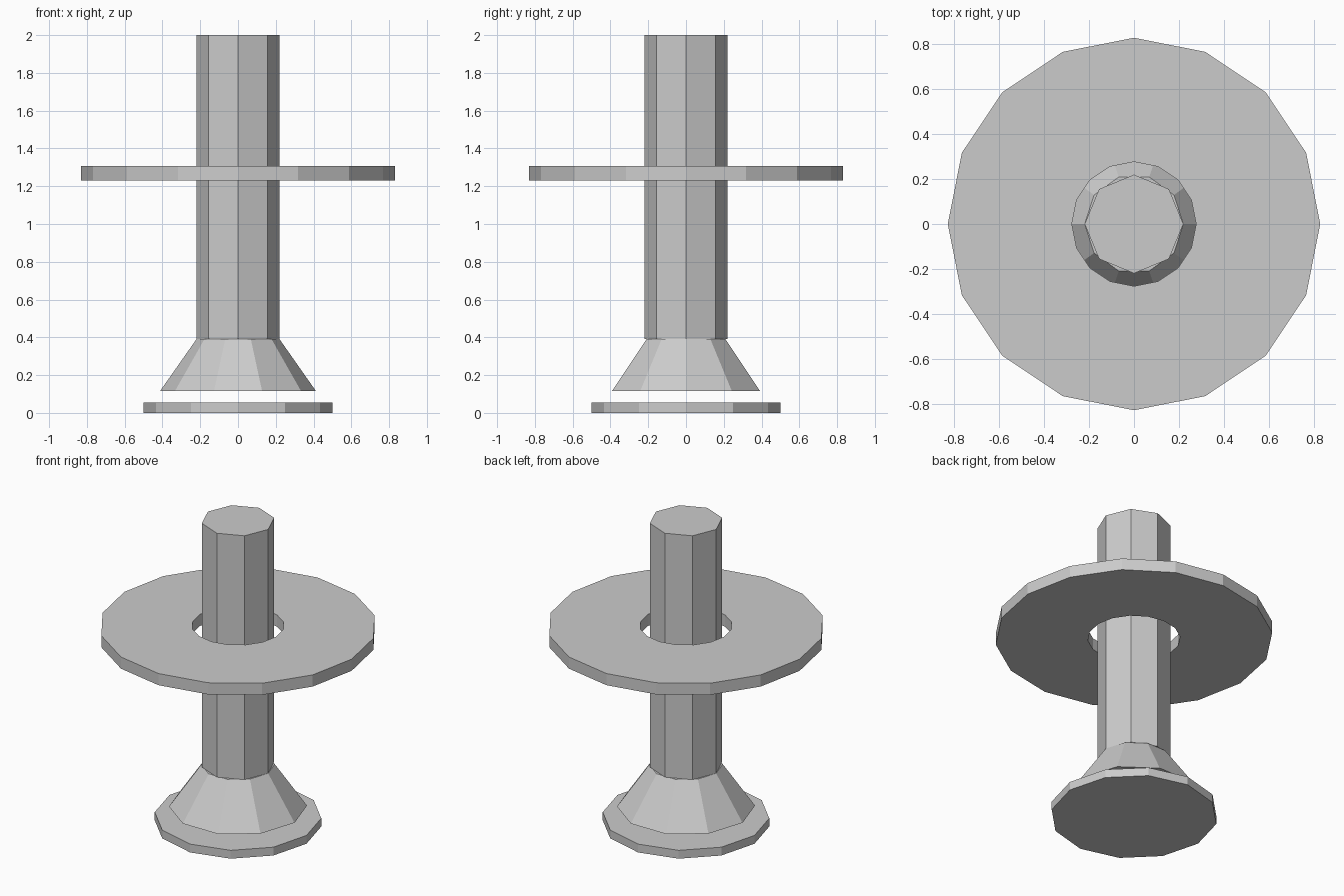
import bpy, bmesh
from math import cos, sin, tau

if "Cube" in bpy.data.objects:
    bpy.data.objects.remove(bpy.data.objects["Cube"])


def lathe(name, sides, profile, closed=False):
    """Turn (radius, z) points around z; cap the ends, or join them if closed."""
    bm = bmesh.new()
    rings = [[bm.verts.new((r * cos(tau * i / sides), r * sin(tau * i / sides), z))
              for i in range(sides)] for r, z in profile]
    pairs = list(zip(rings, rings[1:]))
    if closed:
        pairs.append((rings[-1], rings[0]))
    for a, b in pairs:
        for i in range(sides):
            j = (i + 1) % sides
            bm.faces.new((a[i], a[j], b[j], b[i]))
    if not closed:
        bm.faces.new(rings[0][::-1])
        bm.faces.new(rings[-1])
    bmesh.ops.recalc_face_normals(bm, faces=bm.faces)
    mesh = bpy.data.meshes.new(name)
    bm.to_mesh(mesh)
    bm.free()
    obj = bpy.data.objects.new(name, mesh)
    bpy.context.collection.objects.link(obj)
    return obj


# Flat foot disc, floating just below the flare
lathe("base_disc", 12, [(0.5, 0), (0.5, 0.055)])
# Tapered flare under the shaft
lathe("flared_collar", 10, [(0.413, 0.115), (0.22, 0.39)])
# Octagonal shaft
lathe("shaft", 8, [(0.22, 0.39), (0.22, 2.0)])
# Wide ring around the shaft, with a clear gap in the middle
lathe("guard_ring", 16, [(0.83, 1.23), (0.83, 1.307), (0.277, 1.307), (0.277, 1.23)], closed=True)
